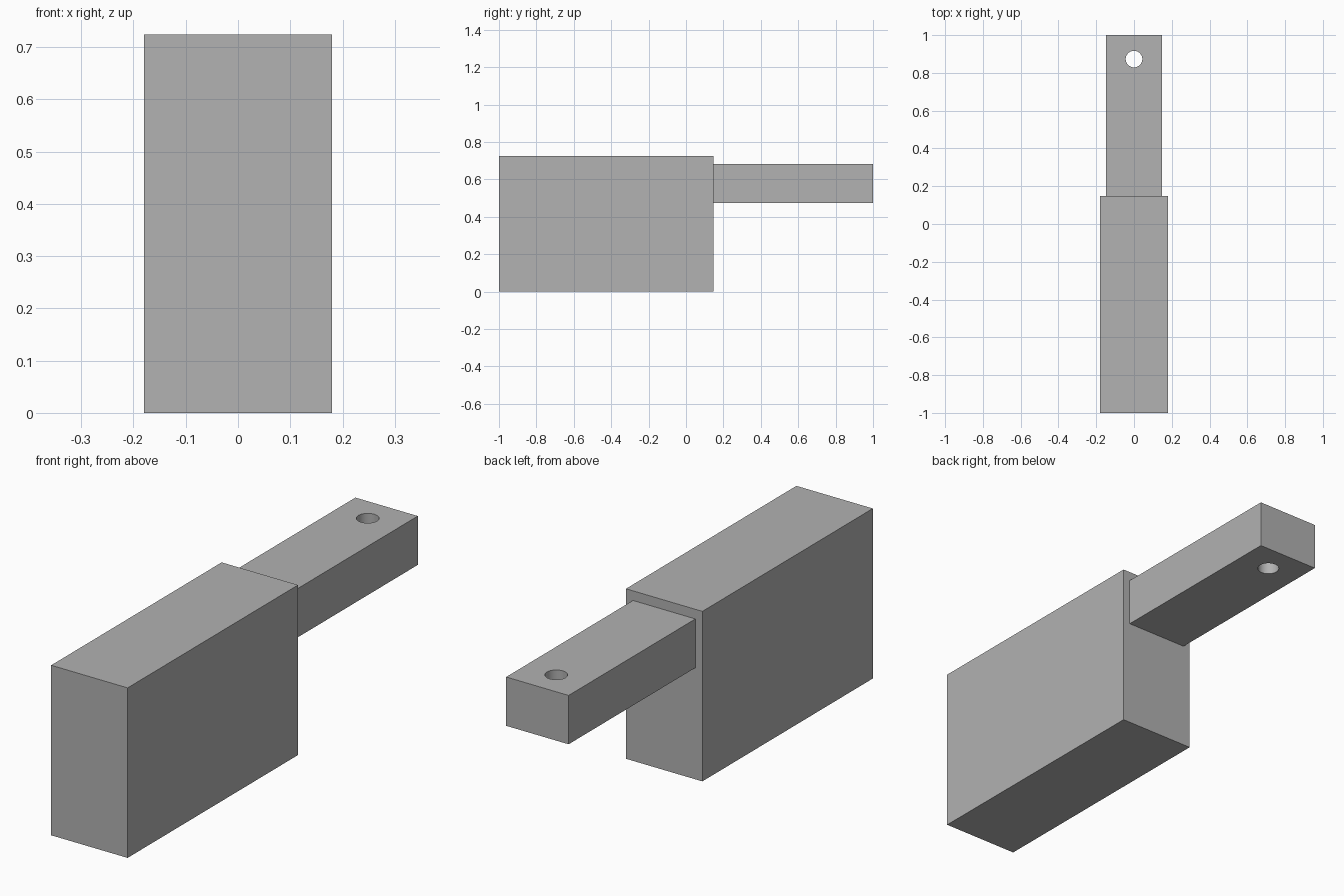
import bpy
import math

if "Cube" in bpy.data.objects:
    bpy.data.objects.remove(bpy.data.objects["Cube"], do_unlink=True)

# Single plain grey
grey = bpy.data.materials.new("plain_grey")
grey.use_nodes = True
colour = (0.445, 0.445, 0.445, 1)
grey.diffuse_color = colour
grey.node_tree.nodes["Principled BSDF"].inputs["Base Color"].default_value = colour


def box(name, low, high):
    """Axis-aligned box between two corners."""
    centre = [(a + b) / 2 for a, b in zip(low, high)]
    bpy.ops.mesh.primitive_cube_add(size=1, location=centre)
    obj = bpy.context.object
    obj.name = name
    obj.scale = [b - a for a, b in zip(low, high)]
    bpy.ops.object.transform_apply(location=False, rotation=False, scale=True)
    obj.data.materials.append(grey)
    return obj


# Main block and the narrower arm behind it
box("body_block", (-0.18, -1, 0), (0.18, 0.147, 0.724))
arm = box("arm", (-0.147, 0.147, 0.475), (0.147, 1, 0.683))

# Round hole through the end of the arm
bpy.ops.mesh.primitive_cylinder_add(vertices=48, radius=0.044, depth=0.5,
                                    location=(0, 0.873, 0.58))
cutter = bpy.context.object
cutter.name = "hole_cutter"
cutter.hide_render = True
cutter.data.materials.append(grey)

hole = arm.modifiers.new("hole", "BOOLEAN")
hole.operation = "DIFFERENCE"
hole.solver = "EXACT"
hole.object = cutter
bpy.ops.object.select_all(action="DESELECT")
arm.select_set(True)
bpy.context.view_layer.objects.active = arm
bpy.ops.object.modifier_apply(modifier=hole.name)
bpy.data.objects.remove(cutter, do_unlink=True)
bpy.ops.object.shade_smooth_by_angle(angle=math.radians(30))
